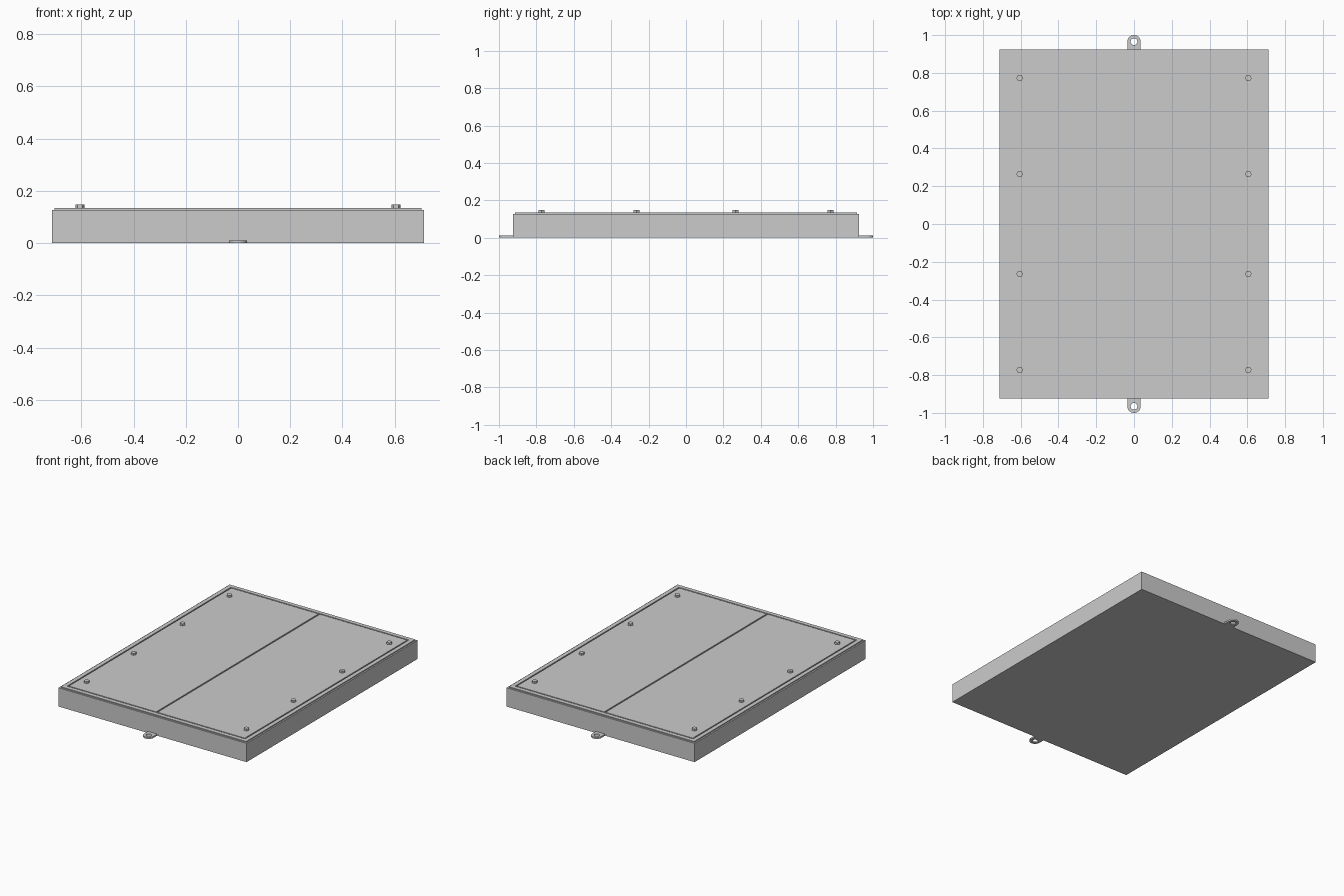
import bpy, bmesh, math
from mathutils import Matrix

cube = bpy.data.objects.get("Cube")
if cube:
    bpy.data.objects.remove(cube, do_unlink=True)

grey = bpy.data.materials.new("light_grey")
grey.use_nodes = True
colour = (0.6, 0.6, 0.6, 1)
grey.diffuse_color = colour
grey.node_tree.nodes["Principled BSDF"].inputs["Base Color"].default_value = colour

HX, HY = 0.712, 0.924      # half size of the case
TOP = 0.13                 # top of the case walls


def finish(name, bm):
    bmesh.ops.recalc_face_normals(bm, faces=bm.faces)
    mesh = bpy.data.meshes.new(name)
    bm.to_mesh(mesh)
    bm.free()
    mesh.materials.append(grey)
    ob = bpy.data.objects.new(name, mesh)
    bpy.context.collection.objects.link(ob)
    return ob


def box(name, x0, x1, y0, y1, z0, z1):
    bm = bmesh.new()
    bmesh.ops.create_cube(bm, size=1)
    bmesh.ops.scale(bm, vec=(x1 - x0, y1 - y0, z1 - z0), verts=bm.verts)
    bmesh.ops.translate(bm, vec=((x0 + x1) / 2, (y0 + y1) / 2, (z0 + z1) / 2), verts=bm.verts)
    return finish(name, bm)


def frame(name, hx, hy, width, z0, z1):
    """Rectangular ring made from two loops, extruded upwards."""
    bm = bmesh.new()
    signs = [(-1, -1), (1, -1), (1, 1), (-1, 1)]
    outer = [bm.verts.new((sx * hx, sy * hy, z0)) for sx, sy in signs]
    inner = [bm.verts.new((sx * (hx - width), sy * (hy - width), z0)) for sx, sy in signs]
    for i in range(4):
        j = (i + 1) % 4
        bm.faces.new((outer[i], outer[j], inner[j], inner[i]))
    ext = bmesh.ops.extrude_face_region(bm, geom=bm.faces[:])
    verts = [g for g in ext["geom"] if isinstance(g, bmesh.types.BMVert)]
    bmesh.ops.translate(bm, vec=(0, 0, z1 - z0), verts=verts)
    return finish(name, bm)


def mounting_tab(name, side):
    """Round-ended tab with a screw hole, built as a strip between two outlines."""
    r, hole, cy, z1, n = 0.035, 0.018, 0.965, 0.011, 32
    bm = bmesh.new()
    outer, inner = [], []
    for i in range(n):
        a = 2 * math.pi * i / n
        c, s = math.cos(a), math.sin(a)
        if s >= -1e-6:
            px, py = r * c, r * s
        else:
            k = r / max(abs(c), abs(s))
            px, py = c * k, s * k * (cy - HY + 0.002) / r
        outer.append(bm.verts.new((px, side * (cy + py), 0)))
        inner.append(bm.verts.new((hole * c, side * (cy + hole * s), 0)))
    for i in range(n):
        j = (i + 1) % n
        bm.faces.new((outer[i], outer[j], inner[j], inner[i]))
    ext = bmesh.ops.extrude_face_region(bm, geom=bm.faces[:])
    verts = [g for g in ext["geom"] if isinstance(g, bmesh.types.BMVert)]
    bmesh.ops.translate(bm, vec=(0, 0, z1), verts=verts)
    return finish(name, bm)


def bolt(name, x, y):
    bm = bmesh.new()
    bmesh.ops.create_cone(bm, cap_ends=True, segments=6, radius1=0.018, radius2=0.018, depth=0.022,
                          matrix=Matrix.Translation((x, y, 0.137)) @ Matrix.Rotation(math.pi / 2, 4, "Z"))
    ob = finish(name, bm)
    # turn the hexagon so that its corners point sideways
    if max(v.co.x for v in ob.data.vertices) - x < 0.017:
        ob.data.transform(Matrix.Translation((x, y, 0)) @ Matrix.Rotation(math.pi / 6, 4, "Z")
                          @ Matrix.Translation((-x, -y, 0)))
    return ob


# Case with a slightly raised rim
box("case", -HX, HX, -HY, HY, 0, TOP - 0.002)
frame("rim", HX - 0.01, HY - 0.01, 0.028, TOP - 0.004, TOP + 0.005)

# Two lid panels, parted by narrow gaps
for side, label in ((1, "left"), (-1, "right")):
    x0, x1 = sorted((side * 0.005, side * (HX - 0.046)))
    box(label + "_lid_panel", x0, x1, -HY + 0.046, HY - 0.046, TOP - 0.004, TOP + 0.005)
    for i, y in enumerate((-0.772, -0.264, 0.264, 0.772)):
        bolt(f"{label}_bolt_{i + 1}", side * 0.605, y)

# Mounting tabs
mounting_tab("front_tab", -1)
mounting_tab("back_tab", 1)
